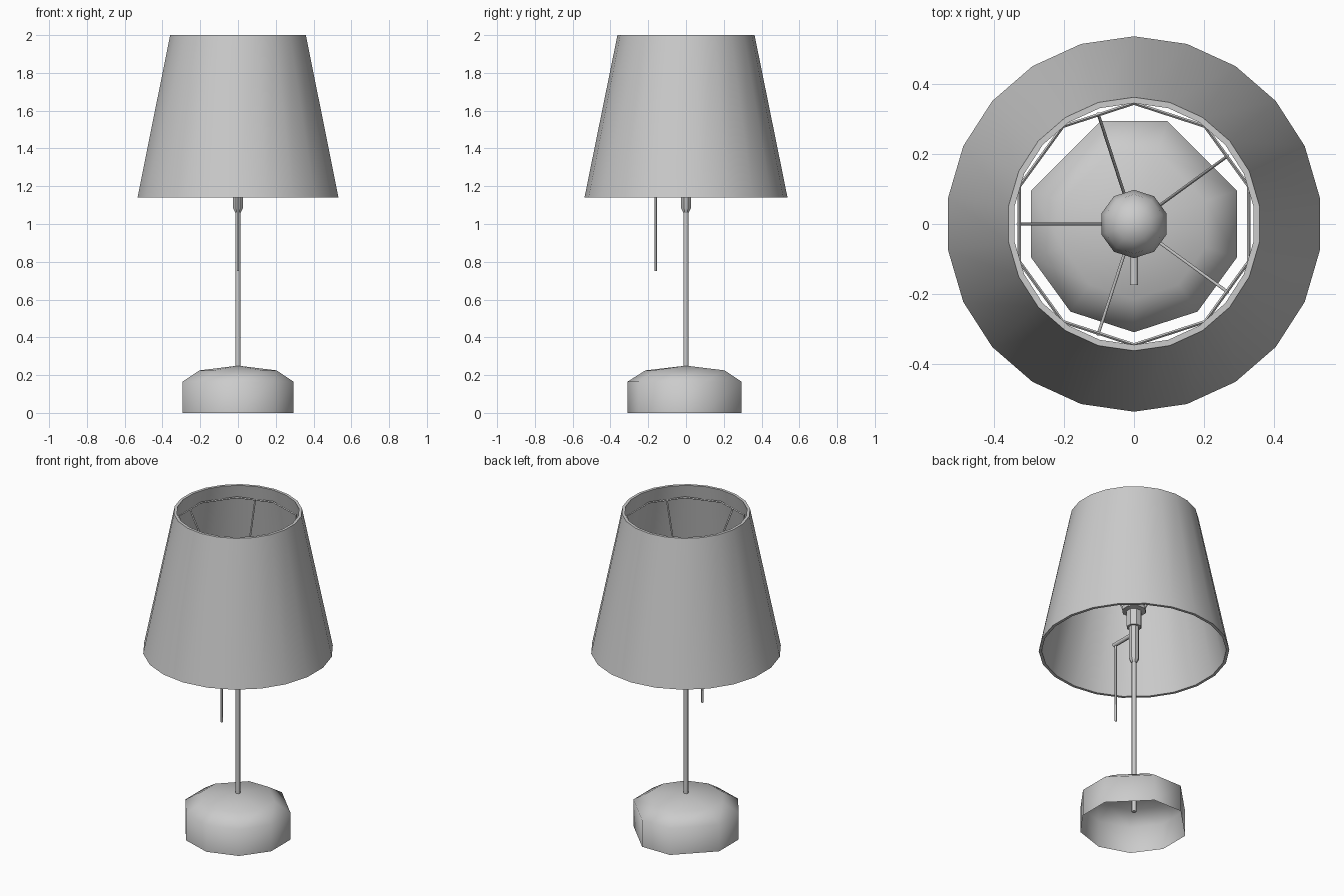
import bpy, bmesh, math
from mathutils import Vector

if "Cube" in bpy.data.objects:
    bpy.data.objects.remove(bpy.data.objects["Cube"])

def finish(name, bm, smooth=40):
    bmesh.ops.remove_doubles(bm, verts=bm.verts, dist=1e-5)
    bmesh.ops.recalc_face_normals(bm, faces=bm.faces)
    me = bpy.data.meshes.new(name)
    bm.to_mesh(me)
    bm.free()
    ob = bpy.data.objects.new(name, me)
    bpy.context.collection.objects.link(ob)
    bpy.ops.object.select_all(action='DESELECT')
    ob.select_set(True)
    bpy.context.view_layer.objects.active = ob
    bpy.ops.object.shade_smooth_by_angle(angle=math.radians(smooth))
    return ob

def lathe(name, profile, angles, closed=False, smooth=40):
    """Revolve (radius, z) points through the given angles in degrees."""
    bm = bmesh.new()
    rings = []
    for r, z in profile:
        if r == 0:
            rings.append([bm.verts.new((0, 0, z))] * len(angles))
        else:
            rings.append([bm.verts.new((r * math.cos(math.radians(a)),
                                        r * math.sin(math.radians(a)), z)) for a in angles])
    pairs = list(zip(rings, rings[1:]))
    if closed:
        pairs.append((rings[-1], rings[0]))
    for lo, hi in pairs:
        for i in range(len(angles)):
            j = (i + 1) % len(angles)
            bm.faces.new(list(dict.fromkeys((lo[i], lo[j], hi[j], hi[i]))))
    return finish(name, bm, smooth)

def rod(name, a, b, r, sides=6):
    a, b = Vector(a), Vector(b)
    d = b - a
    bm = bmesh.new()
    bmesh.ops.create_cone(bm, cap_ends=True, segments=sides, radius1=r, radius2=r, depth=d.length)
    bmesh.ops.transform(bm, matrix=d.to_track_quat('Z', 'Y').to_matrix().to_4x4(), verts=bm.verts)
    bmesh.ops.translate(bm, vec=(a + b) / 2, verts=bm.verts)
    return finish(name, bm, 61)

def even(n, start=90):
    return [start + 360 * i / n for i in range(n)]

# Base: open-bottomed shell with uneven low-poly sides
base_angles = [-90, -54, -18, 18, 72, 108, 162, 198, 234]
lathe("base", [(0.31, 0), (0.31, 0.165), (0.215, 0.225), (0, 0.25)], base_angles, smooth=60)

# Stem and stepped bulb socket
rod("stem", (0, 0, 0.09), (0, 0, 1.1), 0.0135, 8)
lathe("socket", [(0, 1.06), (0.016, 1.06), (0.029, 1.085), (0.029, 1.29), (0.043, 1.29),
                 (0.043, 1.39), (0.07, 1.395), (0.07, 1.415), (0.03, 1.415), (0, 1.43)], even(8, 22.5))

# Bulb
lathe("bulb", [(0.03, 1.41), (0.045, 1.5), (0.085, 1.58), (0.098, 1.64), (0.085, 1.70),
               (0.05, 1.735), (0, 1.75)], even(10), smooth=60)

# Switch arm and pull cord
rod("switch_arm", (0, 0, 1.25), (0, -0.175, 1.25), 0.013)
rod("pull_cord", (0, -0.16, 1.25), (0, -0.16, 0.75), 0.006)

# Shade: thin tapered wall
lathe("shade", [(0.5375, 1.14), (0.363, 2.0), (0.346, 2.0), (0.5205, 1.14)], even(22), closed=True)

# Wire ring and five struts carrying the shade
t = 0.005
lathe("shade_ring", [(0.346 + t, 1.925), (0.346, 1.925 + t), (0.346 - t, 1.925), (0.346, 1.925 - t)],
      even(10), closed=True)
for i in range(5):
    a = math.radians(36 + 72 * i)
    c, s = math.cos(a), math.sin(a)
    rod(f"strut_{i + 1}", (0.06 * c, 0.06 * s, 1.405), (0.332 * c, 0.332 * s, 1.925), 0.005)
